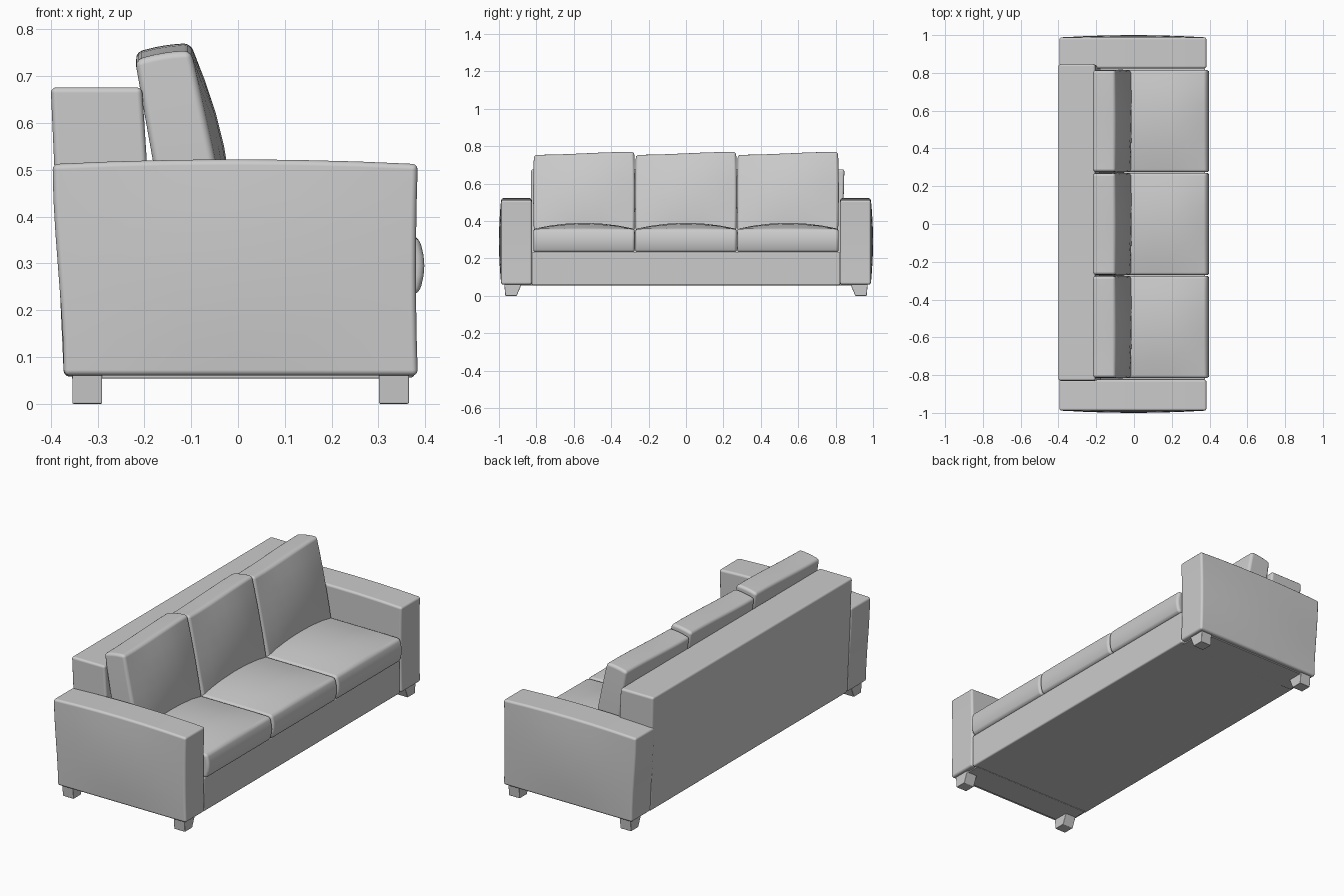
import bpy, bmesh, math

if "Cube" in bpy.data.objects:
    bpy.data.objects.remove(bpy.data.objects["Cube"])


def block(name, shape, bevel=0.012, cuts=5):
    """Gridded cube whose (u, v, w) in -1..1 is mapped by shape, then rounded."""
    bm = bmesh.new()
    bmesh.ops.create_cube(bm, size=2)
    if cuts:
        bmesh.ops.subdivide_edges(bm, edges=bm.edges[:], cuts=cuts, use_grid_fill=True)
    for v in bm.verts:
        v.co = shape(*v.co)
    bmesh.ops.recalc_face_normals(bm, faces=bm.faces[:])
    for f in bm.faces:
        f.smooth = True
    me = bpy.data.meshes.new(name)
    bm.to_mesh(me)
    bm.free()
    ob = bpy.data.objects.new(name, me)
    bpy.context.collection.objects.link(ob)
    b = ob.modifiers.new("Rounding", 'BEVEL')
    b.width = bevel
    b.segments = 3
    b.limit_method = 'ANGLE'
    b.angle_limit = math.radians(45)
    b.harden_normals = True
    return ob


def mix(a, b, t):
    """Interpolate from a to b while t runs from -1 to 1."""
    return a + (b - a) * (t + 1) / 2


def dome(a, b):
    return (1 - a * a) * (1 - b * b)


# Base rail under the seats
block("base", lambda u, v, w: (mix(-0.30, 0.377, u), 0.825 * v, mix(0.056, 0.235, w)), 0.008)

# Back panel, leaning backwards
def back_shape(u, v, w):
    lean = mix(0, 1, w)
    return (mix(-0.372 - 0.028 * lean, -0.165 - 0.04 * lean, u),
            mix(-0.83, 0.83 + 0.017 * lean, v), mix(0.058, 0.676, w))

block("backrest", back_shape)

# Arms and legs on both sides
for side, label in ((-1, "right"), (1, "left")):
    def arm_shape(u, v, w, s=side):
        h = mix(0, 1, w)
        rear = -0.372 - 0.024 * h * h * (3 - 2 * h)
        outer = 0.988 + 0.012 * dome(u, w)
        return (mix(rear, 0.384 - 0.004 * (1 - w * w), u), s * mix(0.824, outer, v),
                mix(0.06, 0.512 + 0.01 * (1 - u * u), w))
    block("arm_" + label, arm_shape)

    # Thin underside panel below the arm
    block("arm_underside_" + label,
          lambda u, v, w, s=side: (0.355 * u, s * mix(0.81, 0.965, v), mix(0.054, 0.075, w)), 0.002, 0)

    for x, end in ((-0.322, "rear"), (0.333, "front")):
        def leg_shape(u, v, w, s=side, x=x):
            return (x + 0.032 * u, s * mix(mix(0.905, 0.878, w), mix(0.966, 0.972, w), v),
                    mix(0, 0.065, w))
        block("leg_%s_%s" % (end, label), leg_shape, 0.003, 0)

# Three seat cushions and three back cushions
for i in (-1, 0, 1):
    yc = 0.545 * i

    def seat_shape(u, v, w, yc=yc):
        front = 0.384 + 0.014 * (1 - w * w)
        top = 0.358 + 0.032 * (1 - v * v) * (1 - u ** 4)
        return (mix(-0.19, front, u), yc + 0.271 * v, mix(0.232, top, w))
    block("seat_cushion_%d" % (i + 2), seat_shape, 0.015)

    def cushion_shape(u, v, w, yc=yc):
        rear = mix(-0.15, -0.22, w)
        front = mix(-0.012, -0.100, w) + 0.026 * dome(v, w)
        top = mix(0.742, 0.762, u) + 0.008 * math.sin(v * math.pi / 2) + 0.005 * (1 - u * u)
        return (mix(rear, front, u), yc + (0.268 + 0.004 * (1 - w * w)) * v,
                mix(0.34, top, w))
    block("back_cushion_%d" % (i + 2), cushion_shape, 0.015)
